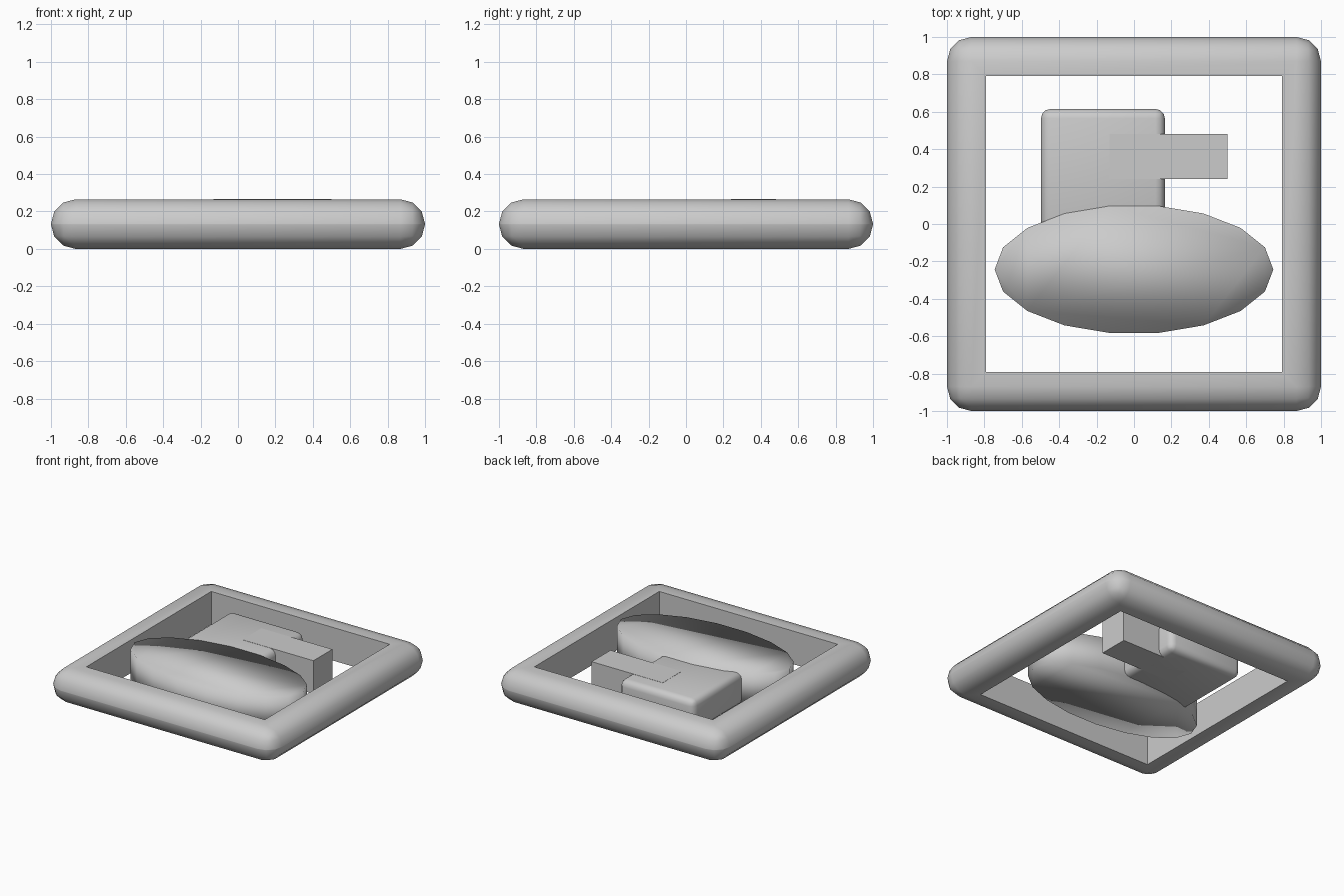
import bpy, bmesh, math
from mathutils import Matrix, Vector

if "Cube" in bpy.data.objects:
    bpy.data.objects.remove(bpy.data.objects["Cube"])

H = 0.265


def finish(name, bm, smooth):
    for f in bm.faces:
        f.smooth = smooth
    me = bpy.data.meshes.new(name)
    bm.to_mesh(me)
    bm.free()
    ob = bpy.data.objects.new(name, me)
    bpy.context.collection.objects.link(ob)
    return ob


def box(name, lo, hi, radius=0, segments=3, smooth=False):
    lo, hi = Vector(lo), Vector(hi)
    bm = bmesh.new()
    bmesh.ops.create_cube(bm, size=1)
    bmesh.ops.scale(bm, vec=hi - lo, verts=bm.verts)
    bmesh.ops.translate(bm, vec=(lo + hi) / 2, verts=bm.verts)
    if radius:
        bmesh.ops.bevel(bm, geom=bm.edges[:], offset=radius, segments=segments,
                        profile=0.5, affect='EDGES')
    return finish(name, bm, smooth)


# square frame: heavily rounded slab with a sharp square opening
frame = box("frame", (-1, -1, 0), (1, 1, H), 0.131, 3, True)
cutter = box("frame_opening_cutter", (-0.79, -0.79, -1), (0.79, 0.79, 1))
mod = frame.modifiers.new("opening", 'BOOLEAN')
mod.operation = 'DIFFERENCE'
mod.solver = 'EXACT'
mod.object = cutter
bpy.context.view_layer.objects.active = frame
frame.select_set(True)
bpy.ops.object.modifier_apply(modifier=mod.name)
bpy.data.objects.remove(cutter, do_unlink=True)

# oval base: 18-sided elliptical disc, smooth shaded throughout
bm = bmesh.new()
bmesh.ops.create_cone(bm, cap_ends=True, segments=18, radius1=1, radius2=1, depth=H,
                      matrix=Matrix.Rotation(math.radians(90), 4, 'Z'))
bmesh.ops.scale(bm, vec=(0.745, 0.345, 1), verts=bm.verts)
bmesh.ops.translate(bm, vec=(0, -0.243, H / 2), verts=bm.verts)
finish("oval_base", bm, True)

# rounded block behind the oval
box("rounded_block", (-0.497, -0.05, 0), (0.165, 0.615, H - 0.001), 0.05, 3, True)

# small bar sticking out of the block
box("side_bar", (-0.13, 0.24, 0), (0.5, 0.48, H + 0.0005))
